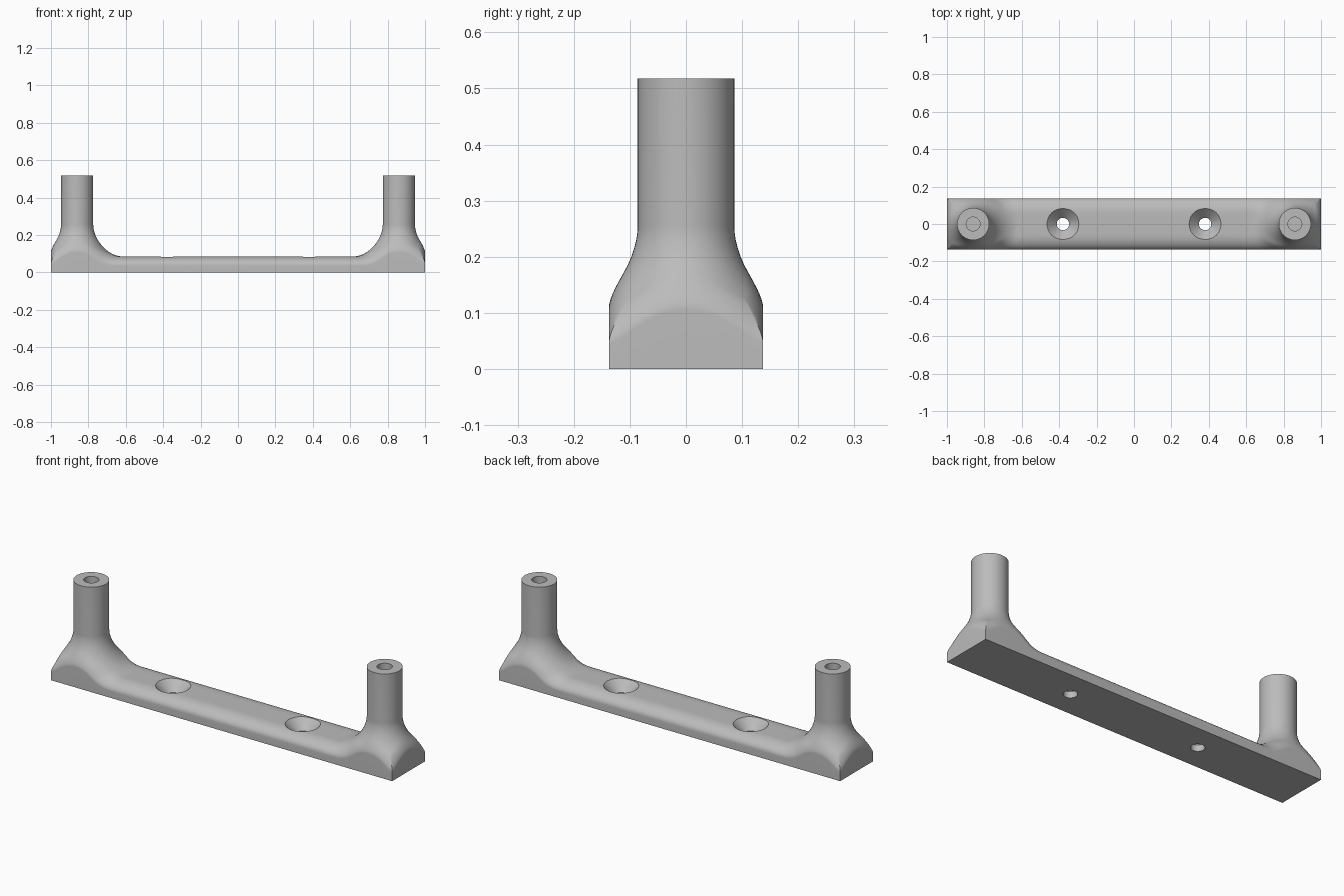
import bpy, bmesh, math
from mathutils import Vector

if "Cube" in bpy.data.objects:
    bpy.data.objects.remove(bpy.data.objects["Cube"])

HALF_W, TOP, POST_X, POST_R, POST_TOP = 0.1375, 0.085, 0.86, 0.086, 0.518
INNER_X, FLARE_R, HOLE_X = 0.58, 0.24, 0.38

grey = bpy.data.materials.new("plain grey")
grey.use_nodes = True
colour = (0.5, 0.5, 0.5, 1)
grey.diffuse_color = colour
grey.node_tree.nodes["Principled BSDF"].inputs["Base Color"].default_value = colour


def height(x, y):
    """Top surface: flat bar, flared foot round each post, rounded edges."""
    x = abs(x)
    r = math.hypot(x - POST_X, y)
    t = min(1, max(0, (FLARE_R - r) / (FLARE_R - POST_R)))
    flare = 0.17 * (1 - (1 - t ** 1.8) ** (1 / 1.8))
    k = min(1, max(0, (r - HALF_W) / 0.06))
    k = k * k * (3 - 2 * k)
    width, drop = 0.03 + 0.05 * k, 0.028 + 0.022 * k
    edge = max(0, min(HALF_W - abs(y), 1 - x))
    e = max(0, 1 - edge / width)
    return TOP + flare - drop * (1 - math.sqrt(max(0, 1 - e * e)))


bm = bmesh.new()


def surface_point(x, y):
    return bm.verts.new((x, y, height(x, y)))


def skin(rows, closed):
    for a, b in zip(rows, rows[1:]):
        n = len(a)
        for i in range(n if closed else n - 1):
            j = (i + 1) % n
            bm.faces.new((a[i], a[j], b[j], b[i]))


# Samples across the bar, closer together towards its edges
N = 28
ys = [HALF_W * math.sin(math.pi * (i / N - 0.5)) for i in range(N + 1)]
M = 24
xs = [1 + (INNER_X - 1) * i / M for i in range(M + 1)]

# Flared feet and posts
outline = ([(1, y) for y in ys[:-1]] + [(x, HALF_W) for x in xs[:-1]]
           + [(INNER_X, y) for y in reversed(ys[1:])]
           + [(x, -HALF_W) for x in reversed(xs[1:])])
STEPS = 28
for side in (1, -1):
    rows = []
    centre = Vector((POST_X, 0))
    rings = [(Vector(p), centre + (Vector(p) - centre).normalized() * POST_R) for p in outline]
    for s in range(STEPS + 1):
        t = 0.5 + 0.5 * math.cos(math.pi * s / STEPS)
        points = [inner.lerp(outer, t) for outer, inner in rings]
        rows.append([surface_point(side * p.x, p.y) for p in points])
    rows.append([bm.verts.new((v.co.x, v.co.y, POST_TOP)) for v in rows[-1]])
    skin(rows, True)
    bm.faces.new(rows[-1])

# Straight bar between the feet
skin([[surface_point(x, y) for y in ys] for x in (-INNER_X, INNER_X)], False)
bmesh.ops.remove_doubles(bm, verts=bm.verts[:], dist=1e-5)

# Side walls and flat underside
rim = [e for e in bm.edges if e.is_boundary]
walls = bmesh.ops.extrude_edge_only(bm, edges=rim)["geom"]
for v in walls:
    if isinstance(v, bmesh.types.BMVert):
        v.co.z = 0
bmesh.ops.holes_fill(bm, edges=[e for e in bm.edges if e.is_boundary], sides=0)
bmesh.ops.recalc_face_normals(bm, faces=bm.faces[:])

mesh = bpy.data.meshes.new("handle")
bm.to_mesh(mesh)
bm.free()
handle = bpy.data.objects.new("handle", mesh)
bpy.context.collection.objects.link(handle)
mesh.materials.append(grey)


def lathe_cutter(name, x, profile, sides=48):
    """Closed turned solid from (radius, z) points."""
    cb = bmesh.new()
    rings = [[cb.verts.new((x + r * math.cos(math.tau * i / sides),
                            r * math.sin(math.tau * i / sides), z))
              for i in range(sides)] for r, z in profile]
    for a, b in zip(rings, rings[1:]):
        for i in range(sides):
            j = (i + 1) % sides
            cb.faces.new((a[i], a[j], b[j], b[i]))
    cb.faces.new(rings[0])
    cb.faces.new(rings[-1])
    bmesh.ops.recalc_face_normals(cb, faces=cb.faces[:])
    cm = bpy.data.meshes.new(name)
    cb.to_mesh(cm)
    cb.free()
    cm.materials.append(grey)
    ob = bpy.data.objects.new(name, cm)
    bpy.context.collection.objects.link(ob)
    return ob


# Countersunk screw holes in the bar, blind bores in the posts
cutters = []
for side in (1, -1):
    cutters.append(lathe_cutter("screw_hole_cutter", side * HOLE_X,
                                [(0.033, -0.05), (0.033, 0.033), (0.125, 0.125)]))
    cutters.append(lathe_cutter("post_bore_cutter", side * POST_X,
                                [(0.037, 0.3), (0.037, 0.6)]))

bpy.ops.object.select_all(action="DESELECT")
handle.select_set(True)
bpy.context.view_layer.objects.active = handle
for cutter in cutters:
    mod = handle.modifiers.new("cut", "BOOLEAN")
    mod.operation, mod.solver, mod.object = "DIFFERENCE", "EXACT", cutter
    bpy.ops.object.modifier_apply(modifier=mod.name)
    bpy.data.objects.remove(cutter)

bpy.ops.object.shade_smooth_by_angle(angle=math.radians(30))
